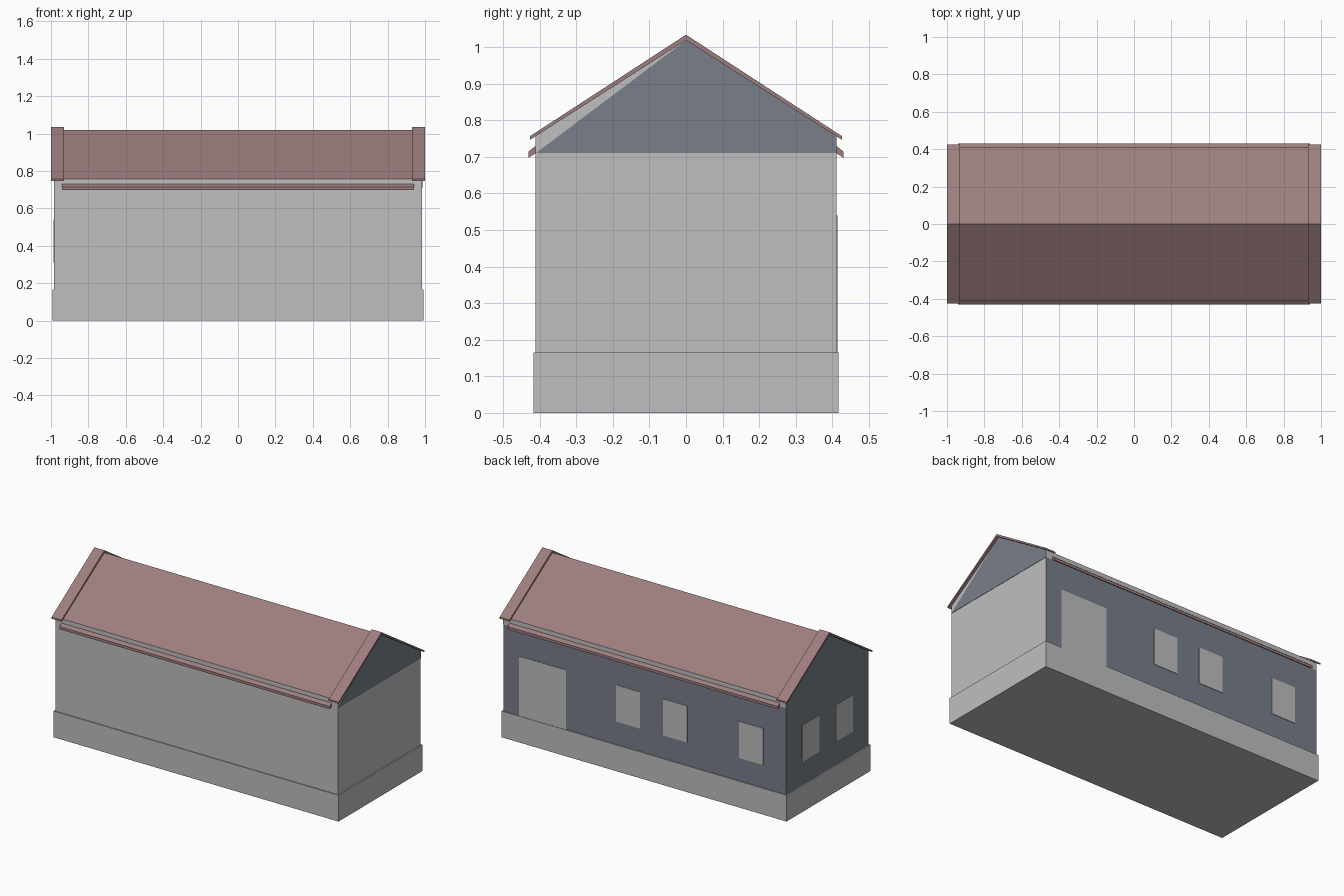
import bpy
import bmesh

cube = bpy.data.objects.get("Cube")
if cube:
    bpy.data.objects.remove(cube, do_unlink=True)


def material(name, rgb):
    m = bpy.data.materials.new(name)
    m.use_nodes = True
    m.diffuse_color = (*rgb, 1)
    m.node_tree.nodes["Principled BSDF"].inputs["Base Color"].default_value = (*rgb, 1)
    return m


GREY = material("pale grey plaster", (0.52, 0.52, 0.52))
BLUE = material("slate blue wall", (0.19, 0.21, 0.255))
ROOF = material("dusty red roof", (0.34, 0.21, 0.21))

# Half sizes and heights of the house
HX, HY = 0.984, 0.411
PLINTH, WALL, EAVE, RIDGE = 0.165, 0.71, 0.757, 1.019


def prism(name, profile, x0, x1, mats, rule=None):
    """Extrude a (y, z) profile along x; rule picks a material from each normal."""
    bm = bmesh.new()
    verts = [bm.verts.new((x0, y, z)) for y, z in profile]
    face = bm.faces.new(verts)
    new = bmesh.ops.extrude_face_region(bm, geom=[face])["geom"]
    moved = [v for v in new if isinstance(v, bmesh.types.BMVert)]
    bmesh.ops.translate(bm, verts=moved, vec=(x1 - x0, 0, 0))
    bmesh.ops.recalc_face_normals(bm, faces=bm.faces)
    bm.normal_update()
    if rule:
        for f in bm.faces:
            f.material_index = rule(f.normal)
    mesh = bpy.data.meshes.new(name)
    bm.to_mesh(mesh)
    bm.free()
    for m in mats:
        mesh.materials.append(m)
    obj = bpy.data.objects.new(name, mesh)
    bpy.context.collection.objects.link(obj)
    return obj


def box(name, x, y, z, mats, rule=None):
    profile = [(y[0], z[0]), (y[1], z[0]), (y[1], z[1]), (y[0], z[1])]
    return prism(name, profile, x[0], x[1], mats, rule)


# Plinth and walls: the back and right end are blue
box("plinth", (-0.992, 0.992), (-0.417, 0.417), (0, PLINTH), [GREY])
box("walls", (-HX, HX), (-HY, HY), (PLINTH, WALL), [GREY, BLUE],
    lambda n: int(n.y > 0.5 or n.x < -0.5))

# Attic block carries the main roof slopes
attic = [(-HY, WALL), (HY, WALL), (HY, EAVE), (0, RIDGE), (-HY, EAVE)]
prism("attic_and_roof", attic, -HX, HX, [GREY, BLUE, ROOF],
      lambda n: 1 if n.x < -0.5 else 2 if n.z > 0.3 else 0)

# Blue cladding on the left gable leaves a pale sliver by the front slope
prism("left_gable_cladding", attic[:4], HX, HX + 0.002, [BLUE])

# Raised verge strips over both gable ends
verge = [(-0.426, EAVE), (0, 1.034), (0.426, EAVE),
         (0.426, 0.747), (0, RIDGE), (-0.426, 0.747)]
for side, s in (("left", 1), ("right", -1)):
    prism(side + "_verge", verge, s * 0.93, s, [ROOF])

# Sloping gutter boards below the eaves
for side, s in (("front", -1), ("back", 1)):
    gutter = [(s * HY, 0.73), (s * 0.43, 0.715), (s * 0.43, 0.698), (s * HY, 0.71)]
    prism(side + "_gutter", gutter, -0.94, 0.94, [ROOF])

# Door and windows as thin plates
SILL, HEAD, THICK = 0.31, 0.54, 0.003
box("back_door", (0.547, 0.874), (HY, HY + THICK), (PLINTH, HEAD), [GREY])
for i, x in enumerate((0.115, -0.213, -0.742)):
    box(f"back_window_{i + 1}", (x - 0.084, x + 0.084), (HY, HY + THICK),
        (SILL, HEAD), [GREY])
for i, y in enumerate((0.165, -0.165)):
    box(f"right_window_{i + 1}", (-HX - THICK, -HX), (y - 0.085, y + 0.085),
        (SILL, HEAD), [GREY])
